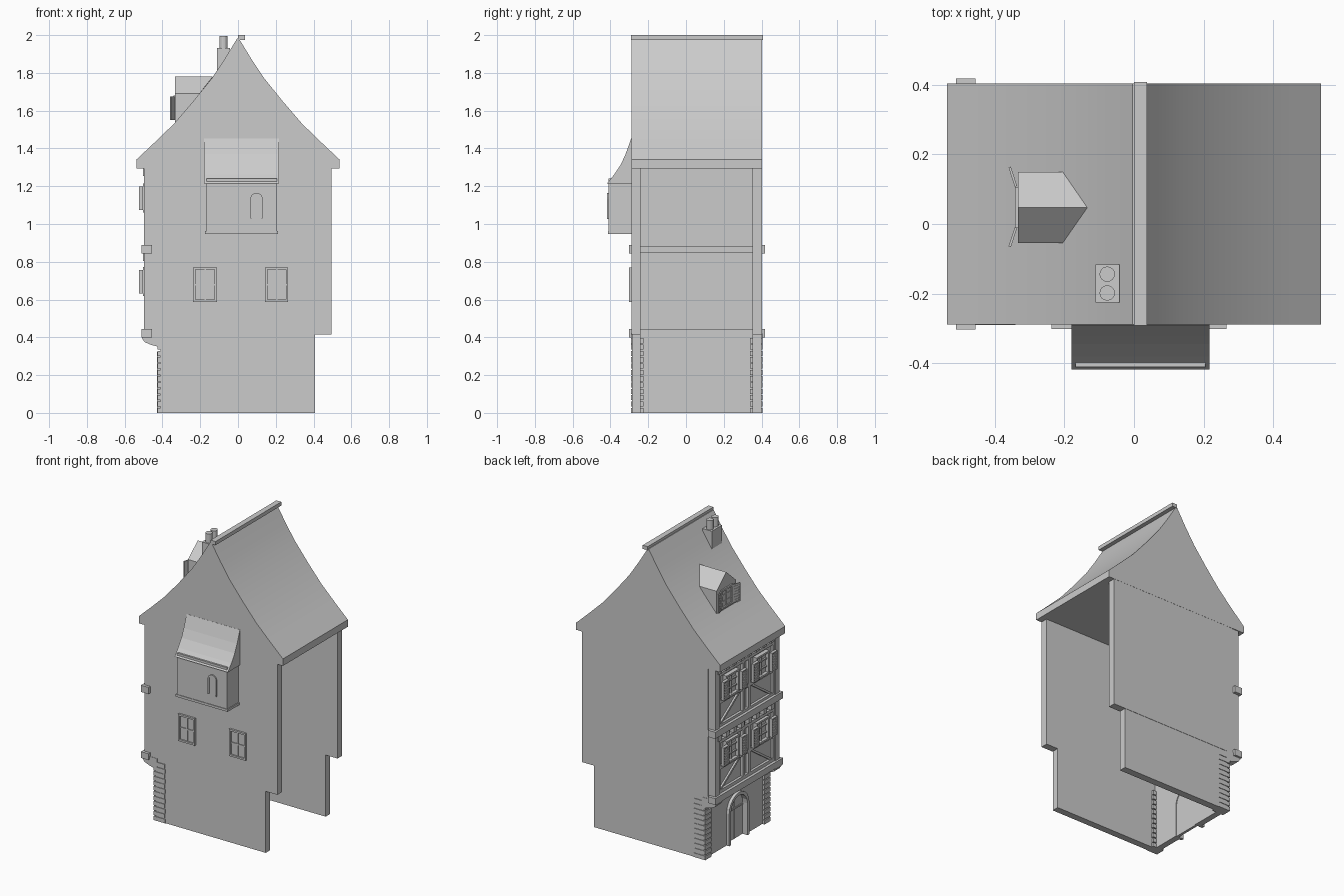
import bpy, bmesh, math
from mathutils import Matrix, Vector

if "Cube" in bpy.data.objects:
    bpy.data.objects.remove(bpy.data.objects["Cube"])


def finish(name, bm):
    bmesh.ops.recalc_face_normals(bm, faces=bm.faces)
    me = bpy.data.meshes.new(name)
    bm.to_mesh(me)
    bm.free()
    ob = bpy.data.objects.new(name, me)
    bpy.context.collection.objects.link(ob)
    return ob


def boxes(name, items):
    """One object from boxes given as (x0, x1, y0, y1, z0, z1)."""
    bm = bmesh.new()
    for x0, x1, y0, y1, z0, z1 in items:
        m = Matrix.Translation(((x0 + x1) / 2, (y0 + y1) / 2, (z0 + z1) / 2))
        m = m @ Matrix.Diagonal((abs(x1 - x0), abs(y1 - y0), abs(z1 - z0), 1))
        bmesh.ops.create_cube(bm, size=1, matrix=m)
    return finish(name, bm)


def prism(name, pts, axis, a, b):
    """Extrude a 2D outline along x (points are y,z) or y (points are x,z)."""
    bm = bmesh.new()
    put = (lambda p: (a, p[0], p[1])) if axis == 'x' else (lambda p: (p[0], a, p[1]))
    f = bm.faces.new([bm.verts.new(put(p)) for p in pts])
    ext = bmesh.ops.extrude_face_region(bm, geom=[f])
    d = Vector((b - a, 0, 0)) if axis == 'x' else Vector((0, b - a, 0))
    bmesh.ops.translate(bm, vec=d, verts=[v for v in ext['geom'] if isinstance(v, bmesh.types.BMVert)])
    return finish(name, bm)


def arch(c, hw, spring, base, n=10):
    """Round-headed outline from bottom right, over the top, to bottom left."""
    top = [(c + hw * math.cos(math.pi * i / n), spring + hw * math.sin(math.pi * i / n)) for i in range(n + 1)]
    return [(c + hw, base)] + top + [(c - hw, base)]


def window(name, axis, u0, u1, v0, v1, front, back, t=0.012, cols=2, rows=2):
    """Frame, glazing bars and pane on a wall facing -x or -y."""
    mid = front + (back - front) * 0.35
    r = [(u0, u0 + t, v0, v1, front, back), (u1 - t, u1, v0, v1, front, back),
         (u0, u1, v0, v0 + t, front, back), (u0, u1, v1 - t, v1, front, back),
         (u0, u1, v0, v1, front + (back - front) * 0.7, back)]
    for i in range(1, cols):
        u = u0 + (u1 - u0) * i / cols
        r.append((u - t / 3, u + t / 3, v0, v1, mid, back))
    for i in range(1, rows):
        v = v0 + (v1 - v0) * i / rows
        r.append((u0, u1, v - t / 3, v + t / 3, mid, back))
    if axis == 'x':
        return boxes(name, [(d0, d1, a, b, c, d) for a, b, c, d, d0, d1 in r])
    return boxes(name, [(a, b, d0, d1, c, d) for a, b, c, d, d0, d1 in r])


def shutter(name, w, h, t):
    """Louvred leaf centred on its own origin, lying in the yz plane."""
    r = [(-t * .2, t / 2, -w / 2, w / 2, -h / 2, h / 2)]
    for s in (-1, 1):
        r.append((-t / 2, t / 2, s * w / 2, s * (w / 2 - .008), -h / 2, h / 2))
        r.append((-t / 2, t / 2, -w / 2, w / 2, s * h / 2, s * (h / 2 - .008)))
    for i in range(1, 7):
        z = -h / 2 + h * i / 7
        r.append((-t * .4, t / 2, -w / 2, w / 2, z - .004, z + .004))
    return boxes(name, r)


Y0, Y1, YC = -0.288, 0.402, 0.057

# Side walls, ground and upper storeys (right-hand end stays open)
for side, a, b, p in (("front", Y0, -0.24, 0.004), ("rear", Y1, 0.352, -0.004)):
    boxes(side + "_lower_wall", [(-0.407, 0.407, a + p / 2, b, 0, 0.43)])
    boxes(side + "_upper_wall", [(-0.445, 0.495, a, b, 0.415, 1.32)])
    boxes(side + "_corner_post", [(-0.498, -0.445, a + p, b, 0.42, 1.30)])
    # Stacked corner stones
    boxes(side + "_quoins", [(-0.426, -0.34 - (i % 2) * .004, a - p / 2, b + p * 3.5, i * .0335, i * .0335 + .027)
                             for i in range(12)])
    # Rounded bracket carrying the overhang
    prism(side + "_corbel", [(-0.40, 0.42), (-0.505, 0.42), (-0.508, 0.395), (-0.495, 0.375),
                             (-0.46, 0.36), (-0.42, 0.35), (-0.40, 0.35)], 'y', a - p / 2, b + p * 3.5)

# Main roof: solid with swept slopes
half = [(0.537, 1.295), (0.537, 1.342), (0.44, 1.433), (0.34, 1.53), (0.235, 1.652), (0.14, 1.77), (0.07, 1.875), (0.004, 1.983)]
roof = prism("roof", half + [(-x, z) for x, z in reversed(half)], 'y', Y0 - .001, Y1 + .001)
bpy.context.view_layer.objects.active = roof
roof.select_set(True)
bpy.ops.object.shade_smooth_by_angle(angle=math.radians(30))
boxes("ridge_cap", [(0.0, 0.037, -0.292, 0.408, 1.975, 2.0)])

# Street face, ground floor with arched doorway
prism("street_lower_wall", [(Y0 + .003, 0), (Y0 + .003, 0.43), (Y1 - .003, 0.43), (Y1 - .003, 0)] +
      arch(YC - .01, 0.09, 0.215, 0), 'x', -0.41, -0.37)
prism("door", arch(YC - .01, 0.092, 0.215, 0), 'x', -0.392, -0.375)
boxes("door_planks", [(-0.395, -0.39, YC - .012, YC - .008, 0, 0.30), (-0.397, -0.39, YC - .098, YC + .078, 0.2, 0.21)])
prism("door_surround", arch(YC - .01, 0.108, 0.215, 0) + list(reversed(arch(YC - .01, 0.088, 0.215, 0))), 'x', -0.43, -0.405)

# Floor beams and jetty soffit
boxes("floor_beams", [(-0.511, -0.455, -0.303, 0.418, 0.400, 0.443), (-0.511, -0.455, -0.303, 0.418, 0.845, 0.89)])
boxes("jetty_soffit", [(-0.47, -0.37, -0.28, 0.395, 0.425, 0.445)])

# Upper storeys of the street face
for name, base, top in (("first", 0.443, 0.85), ("second", 0.885, 1.30)):
    sill = base + 0.175
    boxes(name + "_panel", [(-0.475, -0.445, -0.245, 0.357, base - .005, top)])
    # Timbers: rails, studs and joist ends
    t = [(-0.492, -0.47, -0.245, 0.357, z, z + .022) for z in (base, sill - .015, top - .07)]
    t += [(-0.492, -0.47, y - .011, y + .011, base, top) for y in (-0.235, YC - .03, YC + .03, 0.347)]
    t += [(-0.503, -0.47, -0.225 + i * .08, -0.19 + i * .08, top - .045, top) for i in range(8)]
    boxes(name + "_timbers", t)
    # Diagonal braces
    for s in (-1, 1):
        y0, y1, w = YC + s * .05, YC + s * .28, s * .025
        prism(name + "_brace", [(y0, sill - .015), (y0 + w, sill - .015), (y1, base + .02), (y1 - w, base + .02)],
              'x', -0.487, -0.47)
        c = YC + s * 0.16
        window(name + "_window", 'x', c - .068, c + .068, sill, sill + .155, -0.503, -0.472, rows=3)
        for q in (-1, 1):
            o = shutter(name + "_shutter", .056, .125, .02)
            o.location = (-0.513, c + q * .097, sill + .077)

# Front wall windows
for x0, x1 in ((-0.237, -0.112), (0.143, 0.266)):
    window("side_window", 'y', x0, x1, 0.588, 0.77, -0.301, Y0 + .002, rows=2)

# Oriel bay with swept lean-to roof
boxes("oriel_body", [(-0.168, 0.206, -0.41, -0.28, 0.96, 1.24)])
boxes("oriel_base", [(-0.176, 0.212, -0.414, -0.28, 0.946, 0.962)])
o = prism("oriel_roof", [(-0.28, 1.215), (-0.418, 1.215), (-0.38, 1.262), (-0.345, 1.315), (-0.32, 1.37),
                         (-0.29, 1.453), (-0.28, 1.453)], 'x', -0.18, 0.217)
prism("oriel_window_frame", arch(0.098, .032, 1.133, 1.027) + list(reversed(arch(0.098, .023, 1.133, 1.033))),
      'y', -0.418, -0.408)
prism("oriel_window_pane", arch(0.098, .03, 1.133, 1.03), 'y', -0.412, -0.408)

# Dormer on the street slope
bm = bmesh.new()
f = [bm.verts.new(p) for p in ((-0.333, -0.055, 1.53), (-0.333, -0.055, 1.69), (-0.333, 0.047, 1.78),
                               (-0.333, 0.15, 1.69), (-0.333, 0.15, 1.53))]
r = [bm.verts.new(p) for p in ((-0.20, -0.055, 1.53), (-0.205, -0.055, 1.69), (-0.134, 0.047, 1.78),
                               (-0.205, 0.15, 1.69), (-0.20, 0.15, 1.53))]
bm.faces.new(f)
bm.faces.new(r)
for i in range(5):
    bm.faces.new((f[i], f[(i + 1) % 5], r[(i + 1) % 5], r[i]))
finish("dormer", bm)
window("dormer_window", 'x', -0.012, 0.106, 1.55, 1.68, -0.342, -0.33, rows=3)
for s in (-1, 1):
    o = shutter("dormer_shutter", .058, .125, .007)
    o.location = (-0.348, 0.049 + s * .087, 1.613)
    o.rotation_euler.z = s * math.radians(18)

# Chimney with two pots
boxes("chimney", [(-0.111, -0.042, -0.226, -0.116, 1.76, 1.933)])
for y in (-0.144, -0.198):
    bm = bmesh.new()
    bmesh.ops.create_cone(bm, cap_ends=True, segments=16, radius1=.022, radius2=.022, depth=.075,
                          matrix=Matrix.Translation((-0.077, y, 1.957)))
    finish("chimney_pot", bm)
